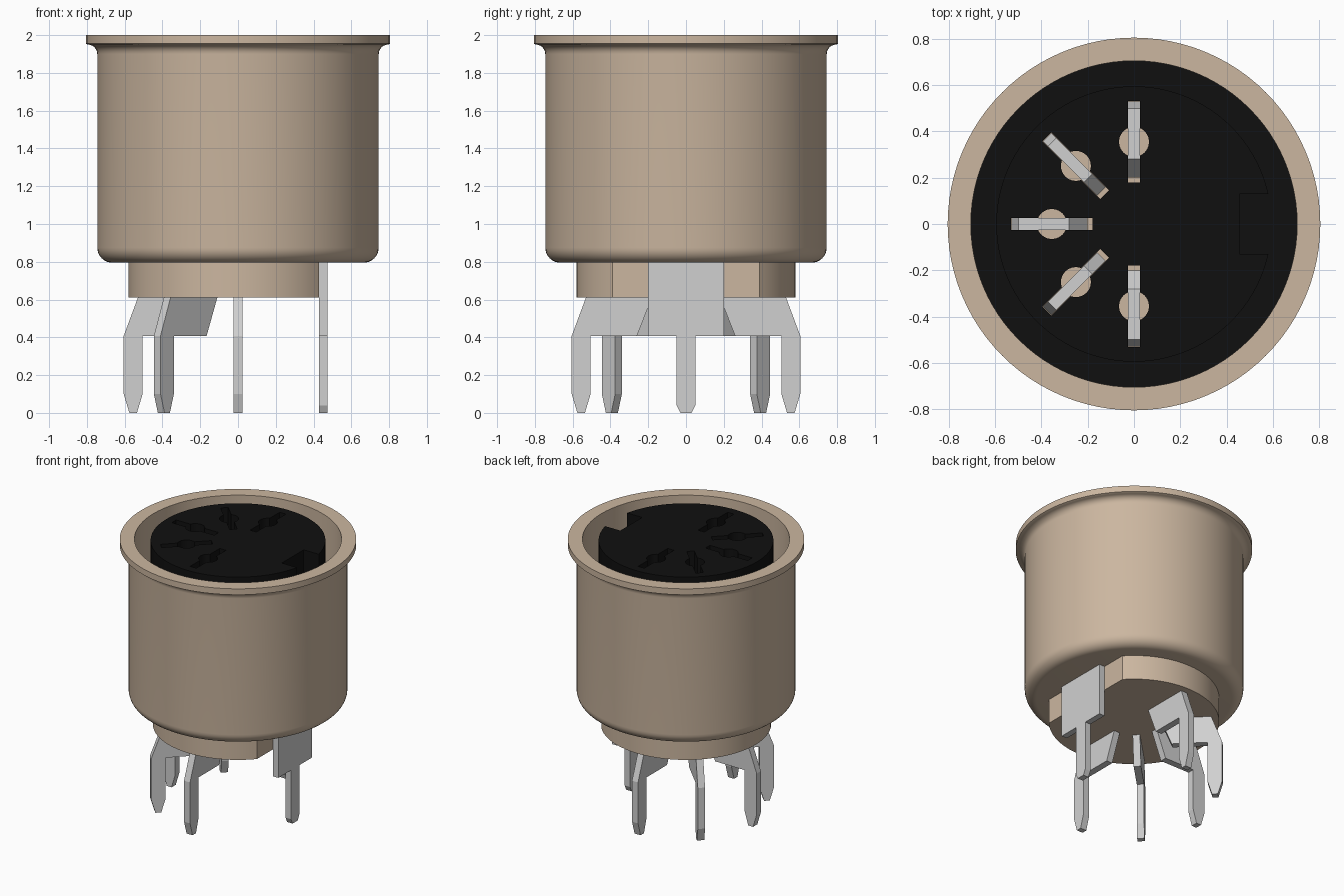
import bpy, bmesh, math
from mathutils import Matrix

if "Cube" in bpy.data.objects:
    bpy.data.objects.remove(bpy.data.objects["Cube"], do_unlink=True)


def material(name, rgb):
    m = bpy.data.materials.new(name)
    m.use_nodes = True
    m.diffuse_color = (*rgb, 1)
    bsdf = next(n for n in m.node_tree.nodes if n.type == 'BSDF_PRINCIPLED')
    bsdf.inputs["Base Color"].default_value = (*rgb, 1)
    return m


BEIGE = material("beige metal", (0.60, 0.47, 0.35))
GREY = material("pin grey", (0.63, 0.63, 0.63))
BLACK = material("black plastic", (0.005, 0.005, 0.005))


def finish(name, bm, mat, smooth=False):
    bmesh.ops.recalc_face_normals(bm, faces=bm.faces[:])
    mesh = bpy.data.meshes.new(name)
    bm.to_mesh(mesh)
    bm.free()
    mesh.materials.append(mat)
    ob = bpy.data.objects.new(name, mesh)
    bpy.context.collection.objects.link(ob)
    if smooth:
        shade(ob)
    return ob


def activate(ob):
    bpy.ops.object.select_all(action='DESELECT')
    ob.select_set(True)
    bpy.context.view_layer.objects.active = ob


def shade(ob):
    activate(ob)
    bpy.ops.object.shade_smooth_by_angle(angle=math.radians(32))


def lathe(name, profile, mat, smooth=True, steps=96):
    """Revolve (radius, height) points around the z axis."""
    bm = bmesh.new()
    vs = [bm.verts.new((r, 0, z)) for r, z in profile]
    es = [bm.edges.new(p) for p in zip(vs, vs[1:])]
    bmesh.ops.spin(bm, geom=vs + es, cent=(0, 0, 0), axis=(0, 0, 1),
                   angle=2 * math.pi, steps=steps)
    bmesh.ops.remove_doubles(bm, verts=bm.verts[:], dist=1e-4)
    return finish(name, bm, mat, smooth)


def prism(name, outline, low, high, mat, matrix=Matrix(), smooth=False):
    """Extrude a flat outline from low to high, then place it."""
    bm = bmesh.new()
    face = bm.faces.new([bm.verts.new((x, y, low)) for x, y in outline])
    out = bmesh.ops.extrude_face_region(bm, geom=[face])
    for v in out["geom"]:
        if isinstance(v, bmesh.types.BMVert):
            v.co.z = high
    bm.transform(matrix)
    return finish(name, bm, mat, smooth)


def cut(target, cutter):
    mod = target.modifiers.new("cut", 'BOOLEAN')
    mod.operation, mod.solver, mod.object = 'DIFFERENCE', 'EXACT', cutter
    activate(target)
    bpy.ops.object.modifier_apply(modifier=mod.name)
    bpy.data.objects.remove(cutter, do_unlink=True)


def arc(cx, cy, r, a0, a1, n):
    return [(cx + r * math.cos(math.radians(a0 + (a1 - a0) * i / n)),
             cy + r * math.sin(math.radians(a0 + (a1 - a0) * i / n)))
            for i in range(n + 1)]


# Metal shell: cup with rounded bottom edge and flared rim
shell = [(0, 0.795)] + arc(0.665, 0.875, 0.08, -90, 0, 8)
shell += arc(0.795, 1.90, 0.05, 180, 90, 6)
shell += [(0.805, 1.955), (0.805, 2.0), (0.705, 2.0), (0.705, 0.85), (0, 0.85)]
lathe("shell", shell, BEIGE)

# Base under the shell, with a flat on the +x side
flat = math.degrees(math.acos(0.43 / 0.58))
prism("base", arc(0, 0, 0.58, flat, 360 - flat, 72), 0.61, 0.80, BEIGE, smooth=True)

# Black insulator: floor disc and raised plug
insulator = lathe("insulator", [(0, 0.845), (0.705, 0.845), (0.705, 0.90),
                                (0.595, 0.90), (0.595, 1.99), (0, 1.99)],
                  BLACK, smooth=False)
notch = [(0.455, -0.13), (0.65, -0.13), (0.65, 0.13), (0.455, 0.13)]
cut(insulator, prism("notch_cutter", notch, 0.90, 2.1, BLACK))

# Five contacts on a half circle: sockets and slots in the plug, pins below
pin = [(0.18, 0.61), (0.26, 0.408), (0.505, 0.408), (0.505, 0.10), (0.535, 0),
       (0.575, 0), (0.605, 0.10), (0.605, 0.408), (0.53, 0.61),
       (0.53, 0.90), (0.50, 1.0), (0.28, 1.0), (0.20, 0.90), (0.20, 0.61)]
slot = [(0.18, -0.026), (0.532, -0.026), (0.532, 0.026), (0.18, 0.026)]
upright = Matrix.Rotation(math.pi / 2, 4, 'X')
for i in range(5):
    turn = Matrix.Rotation(math.radians(90 + 45 * i), 4, 'Z')
    cut(insulator, prism("slot_cutter", slot, 0.7, 2.1, BLACK, turn))
    hole = arc(0.355, 0, 0.065, 0, 345, 23)
    cut(insulator, prism("hole_cutter", hole, 0.7, 2.1, BLACK, turn))
    prism(f"contact_pin_{i + 1}", pin, -0.025, 0.025, GREY, turn @ upright)
shade(insulator)

# Ground tab standing against the flat of the base
half = [(0.03, 0), (0.05, 0.04), (0.05, 0.408), (0.20, 0.408), (0.20, 0.80)]
tab = half + [(-y, z) for y, z in reversed(half)]
prism("ground_tab", tab, 0.43, 0.475, GREY,
      Matrix(((0, 0, 1, 0), (1, 0, 0, 0), (0, 1, 0, 0), (0, 0, 0, 1))))
